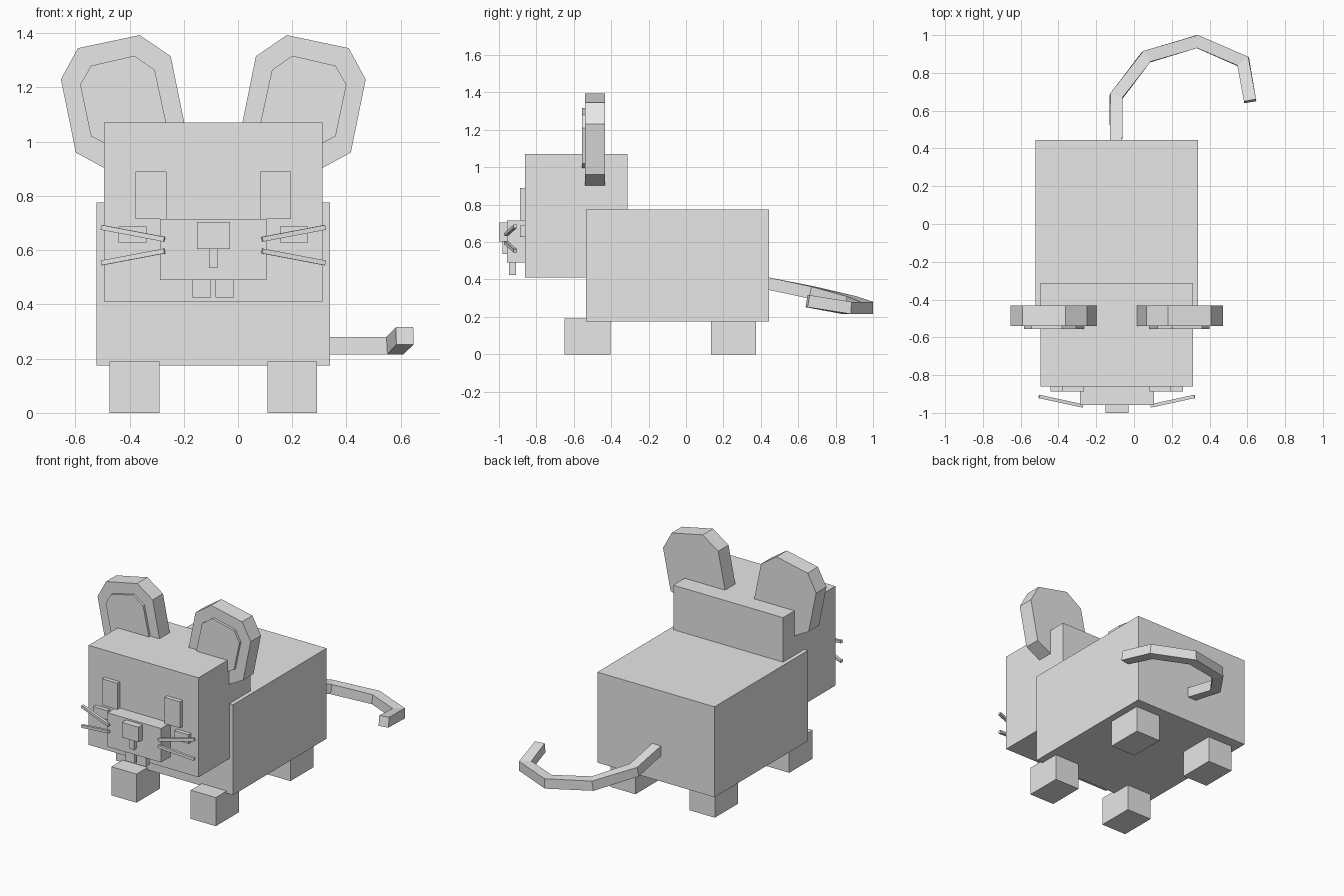
import bpy
import bmesh
from mathutils import Vector

cube = bpy.data.objects.get("Cube")
if cube:
    bpy.data.objects.remove(cube, do_unlink=True)

MID = -0.091  # the body's centre line; the tail curls out to its left

grey = bpy.data.materials.new("light grey")
grey.use_nodes = True
grey.diffuse_color = (0.8, 0.8, 0.8, 1)
grey.node_tree.nodes["Principled BSDF"].inputs["Base Color"].default_value = (0.8, 0.8, 0.8, 1)


def finish(name, bm):
    bmesh.ops.recalc_face_normals(bm, faces=bm.faces)
    mesh = bpy.data.meshes.new(name)
    bm.to_mesh(mesh)
    bm.free()
    mesh.materials.append(grey)
    obj = bpy.data.objects.new(name, mesh)
    bpy.context.scene.collection.objects.link(obj)
    return obj


def box(name, xs, ys, zs):
    """Box from its extents; x is measured from the centre line."""
    bm = bmesh.new()
    bmesh.ops.create_cube(bm, size=1)
    for v in bm.verts:
        v.co = [lo + (c + 0.5) * (hi - lo) for c, (lo, hi) in zip(v.co, (xs, ys, zs))]
        v.co.x += MID
    return finish(name, bm)


def pair(name, xs, ys, zs):
    box(name + "_left", xs, ys, zs)
    box(name + "_right", (-xs[1], -xs[0]), ys, zs)


def plate(name, outline, y0, y1, side):
    """Upright plate cut from an x-z outline, flipped by side."""
    bm = bmesh.new()
    face = bm.faces.new([bm.verts.new((MID + side * (x - MID), y0, z)) for x, z in outline])
    out = bmesh.ops.extrude_face_region(bm, geom=[face])
    moved = [g for g in out["geom"] if isinstance(g, bmesh.types.BMVert)]
    bmesh.ops.translate(bm, verts=moved, vec=(0, y1 - y0, 0))
    return finish(name, bm)


def square_tube(name, path, size):
    """Square bar swept along a path with mitred corners."""
    pts = [Vector(p) for p in path]
    dirs = [(b - a).normalized() for a, b in zip(pts, pts[1:])]
    bm = bmesh.new()
    rings = []
    for i, p in enumerate(pts):
        before, after = dirs[max(i - 1, 0)], dirs[min(i, len(dirs) - 1)]
        tangent = (before + after).normalized()
        side = tangent.cross(Vector((0, 0, 1))).normalized()
        up = side.cross(tangent)
        side *= 1 / max(tangent.dot(after), 0.5)
        rings.append([bm.verts.new(p + (side * a + up * b) * size / 2)
                      for a, b in ((1, 1), (-1, 1), (-1, -1), (1, -1))])
    for r, s in zip(rings, rings[1:]):
        for k in range(4):
            n = (k + 1) % 4
            bm.faces.new((r[k], r[n], s[n], s[k]))
    bm.faces.new(rings[0])
    bm.faces.new(rings[-1])
    return finish(name, bm)


# Body, head and legs
box("body", (-0.43, 0.43), (-0.535, 0.445), (0.175, 0.775))
box("head", (-0.403, 0.403), (-0.86, -0.312), (0.41, 1.07))
pair("front_leg", (0.199, 0.383), (-0.65, -0.405), (0, 0.19))
pair("back_leg", (0.199, 0.383), (0.133, 0.375), (0, 0.19))

# Face
pair("eye", (0.173, 0.287), (-0.887, -0.85), (0.715, 0.89))
pair("cheek", (0.246, 0.35), (-0.887, -0.85), (0.628, 0.688))
box("muzzle", (-0.196, 0.196), (-0.957, -0.85), (0.49, 0.715))
box("nose", (-0.061, 0.061), (-1.0, -0.95), (0.604, 0.704))
box("mouth", (-0.016, 0.016), (-0.982, -0.95), (0.535, 0.61))
pair("tooth", (0.008, 0.077), (-0.946, -0.908), (0.425, 0.495))

# Ears and whiskers on both sides
ear = [(0.066, 1.315), (0.18, 1.393), (0.408, 1.345), (0.471, 1.23),
       (0.416, 0.96), (0.3, 0.897), (0.07, 0.935), (0.011, 1.045)]
inner = [(0.125, 1.264), (0.2, 1.317), (0.36, 1.28), (0.4, 1.21),
         (0.36, 1.02), (0.305, 0.992), (0.12, 1.0), (0.083, 1.07)]
for side, label in ((1, "left"), (-1, "right")):
    plate("ear_" + label, ear, -0.54, -0.432, side)
    plate("inner_ear_" + label, inner, -0.556, -0.53, side)
    for level, z0, z1 in (("upper", 0.64, 0.684), ("lower", 0.597, 0.553)):
        square_tube(f"{level}_whisker_{label}",
                    [(MID + side * 0.18, -0.963, z0), (MID + side * 0.412, -0.913, z1)], 0.018)

# Curled tail
square_tube("tail", [(-0.095, 0.42, 0.382), (-0.095, 0.675, 0.33), (0.065, 0.885, 0.277),
                     (0.335, 0.966, 0.248), (0.578, 0.86, 0.248), (0.615, 0.65, 0.284)], 0.065)
